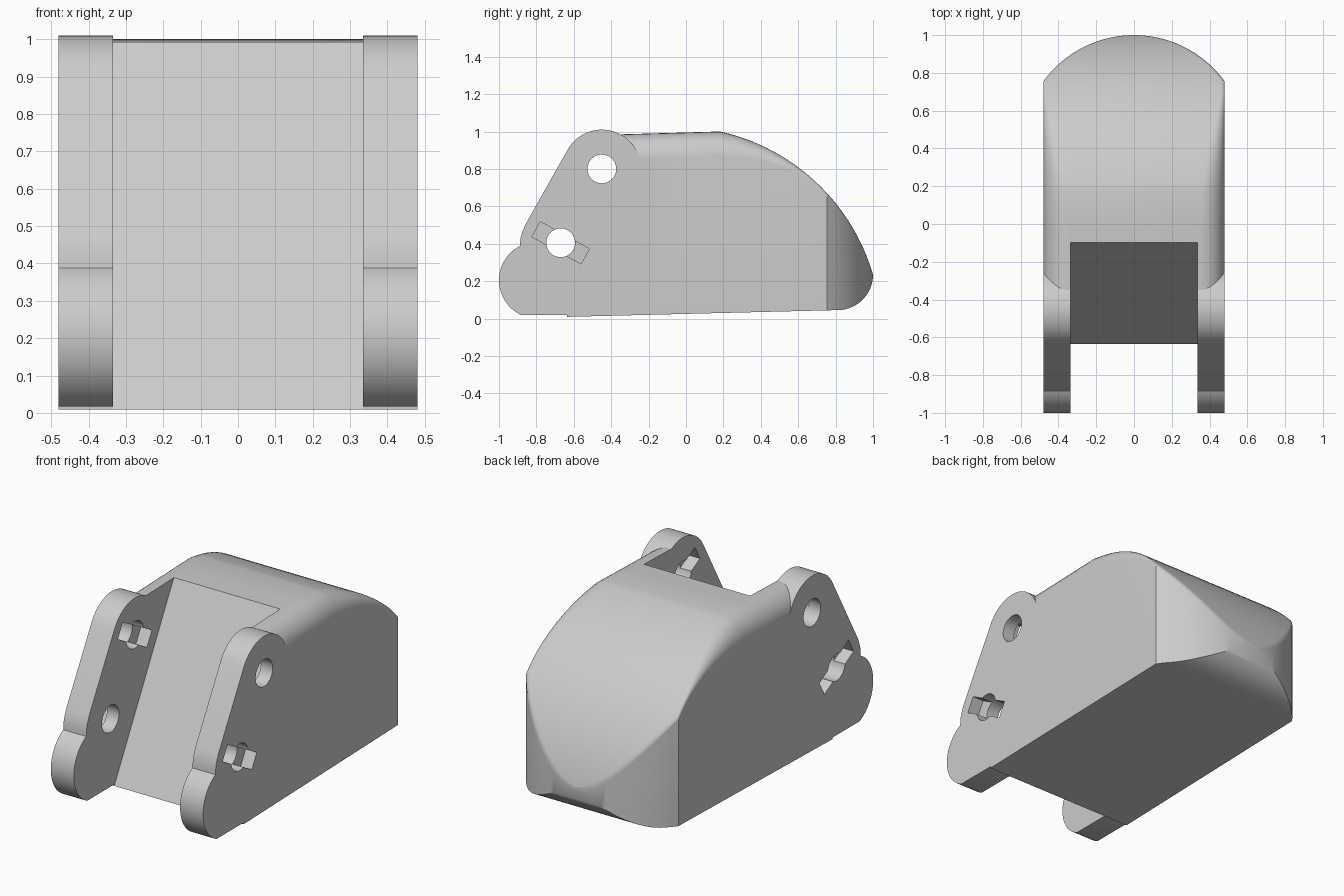
import bpy, bmesh, math
from math import sin, cos, pi, sqrt, radians
from mathutils import Matrix, Vector

old = bpy.data.objects.get("Cube")
if old:
    bpy.data.objects.remove(old, do_unlink=True)

grey = bpy.data.materials.new("light_grey")
grey.use_nodes = True
tint = (0.6, 0.6, 0.6, 1)
grey.diffuse_color = tint
grey.node_tree.nodes["Principled BSDF"].inputs["Base Color"].default_value = tint

HALF, SLOT = 0.48, 0.335      # half width of the body and of the front slot


def finish(bm, name):
    bmesh.ops.recalc_face_normals(bm, faces=bm.faces)
    mesh = bpy.data.meshes.new(name)
    bm.to_mesh(mesh)
    bm.free()
    mesh.materials.append(grey)
    obj = bpy.data.objects.new(name, mesh)
    bpy.context.collection.objects.link(obj)
    return obj


def prism(name, outline, x0, x1):
    """Extrude a (y, z) outline along x."""
    bm = bmesh.new()
    face = bm.faces.new([bm.verts.new((x0, y, z)) for y, z in outline])
    out = bmesh.ops.extrude_face_region(bm, geom=[face])["geom"]
    moved = [v for v in out if isinstance(v, bmesh.types.BMVert)]
    bmesh.ops.translate(bm, verts=moved, vec=(x1 - x0, 0, 0))
    return finish(bm, name)


def arc(cy, cz, r, a0, a1, n):
    angles = [radians(a0 + (a1 - a0) * i / n) for i in range(n + 1)]
    return [(cy + r * cos(a), cz + r * sin(a)) for a in angles]


def combine(target, tool, operation):
    mod = target.modifiers.new(operation.lower(), 'BOOLEAN')
    mod.operation, mod.object, mod.solver = operation, tool, 'EXACT'
    bpy.ops.object.select_all(action='DESELECT')
    bpy.context.view_layer.objects.active = target
    target.select_set(True)
    bpy.ops.object.modifier_apply(modifier=mod.name)
    bpy.data.objects.remove(tool, do_unlink=True)


# Body outline rules along y
def bottom(y):
    if y > 0.81:
        return 0.235 - sqrt(max(0, 0.19 ** 2 - (y - 0.81) ** 2))
    return 0.003 + 0.025 * (y + 0.88)


def top(y):
    if y > 0.18:
        return -0.074 + sqrt(1.21 - (y + 0.056) ** 2)
    return 0.985 + 0.029 * (y + 0.34) - 1.6 * max(0, -0.4 - y)


def half_width(y):
    return HALF if y <= 0.755 else min(HALF, sqrt(max(0, 0.593 ** 2 - (y - 0.407) ** 2)))


def section(y):
    w, lo, hi = half_width(y), bottom(y), top(y)
    hi = max(hi, lo)
    r = 0.13 * min(1, max(0.15, (0.755 - y) / 0.555))
    r = min(r, w * 0.5, (hi - lo) * 0.4)
    side = [(w - r + r * cos(a), hi - r + r * sin(a))
            for a in [pi / 2 * i / 8 for i in range(9)]]
    ring = [(w, lo)] + side + [(-x, z) for x, z in reversed(side)] + [(-w, lo)]
    return [Vector((x, y, z)) for x, z in ring]


# Main body, lofted from front to rounded back
stations = [-0.635, -0.5, -0.4, -0.3, 0.0]
stations += [0.18 + 0.575 * i / 16 for i in range(17)]
stations += [0.755 + 0.245 * sin(pi / 2 * i / 20) for i in range(1, 21)]
bm = bmesh.new()
rings = [[bm.verts.new(p) for p in section(y)] for y in stations]
for a, b in zip(rings, rings[1:]):
    for i in range(len(a)):
        j = (i + 1) % len(a)
        bm.faces.new((a[i], a[j], b[j], b[i]))
bm.faces.new(rings[0])
bm.faces.new(rings[-1])
bmesh.ops.remove_doubles(bm, verts=bm.verts, dist=0.0005)
bmesh.ops.dissolve_degenerate(bm, edges=bm.edges, dist=0.0001)
body = finish(bm, "hinge_body")

# Side cheeks with an upper ear and a lower lobe
cheek = arc(-0.45, 0.80, 0.21, 15, 151, 28)
cheek += [(-0.86, 0.50), (-0.875, 0.465), (-0.885, 0.43)]
cheek += arc(-0.795, 0.205, 0.205, 117, 246, 28)
cheek += [(-0.25, bottom(-0.25))]
for s in (-1, 1):
    combine(body, prism("cheek", cheek, s * 0.3, s * HALF), 'UNION')

# Sloped slot between the cheeks
slot = [(-0.7, -0.109), (0.0, 1.173), (-1.3, 1.173), (-1.3, -0.109)]
combine(body, prism("slot_cutter", slot, -SLOT, SLOT), 'DIFFERENCE')


# Pin holes, with blind key recesses: outside on the lower, inside on the upper
def key_recess(cy, cz, x0, x1):
    turn = Matrix.Rotation(radians(-29), 2)
    pts = [turn @ Vector((a * 0.15, b * 0.046))
           for a, b in ((-1, -1), (1, -1), (1, 1), (-1, 1))]
    return prism("key_cutter", [(cy + p.x, cz + p.y) for p in pts], x0, x1)


for cy, cz, x0, x1 in ((-0.45, 0.80, 0.3, 0.405), (-0.67, 0.405, 0.41, 0.6)):
    for s in (-1, 1):
        pin = prism("pin_cutter", arc(cy, cz, 0.077, 0, 348.75, 31), s * 0.3, s * 0.6)
        combine(body, pin, 'DIFFERENCE')
        combine(body, key_recess(cy, cz, s * x0, s * x1), 'DIFFERENCE')

bpy.ops.object.select_all(action='DESELECT')
body.select_set(True)
bpy.context.view_layer.objects.active = body
bpy.ops.object.shade_smooth_by_angle(angle=radians(28))
